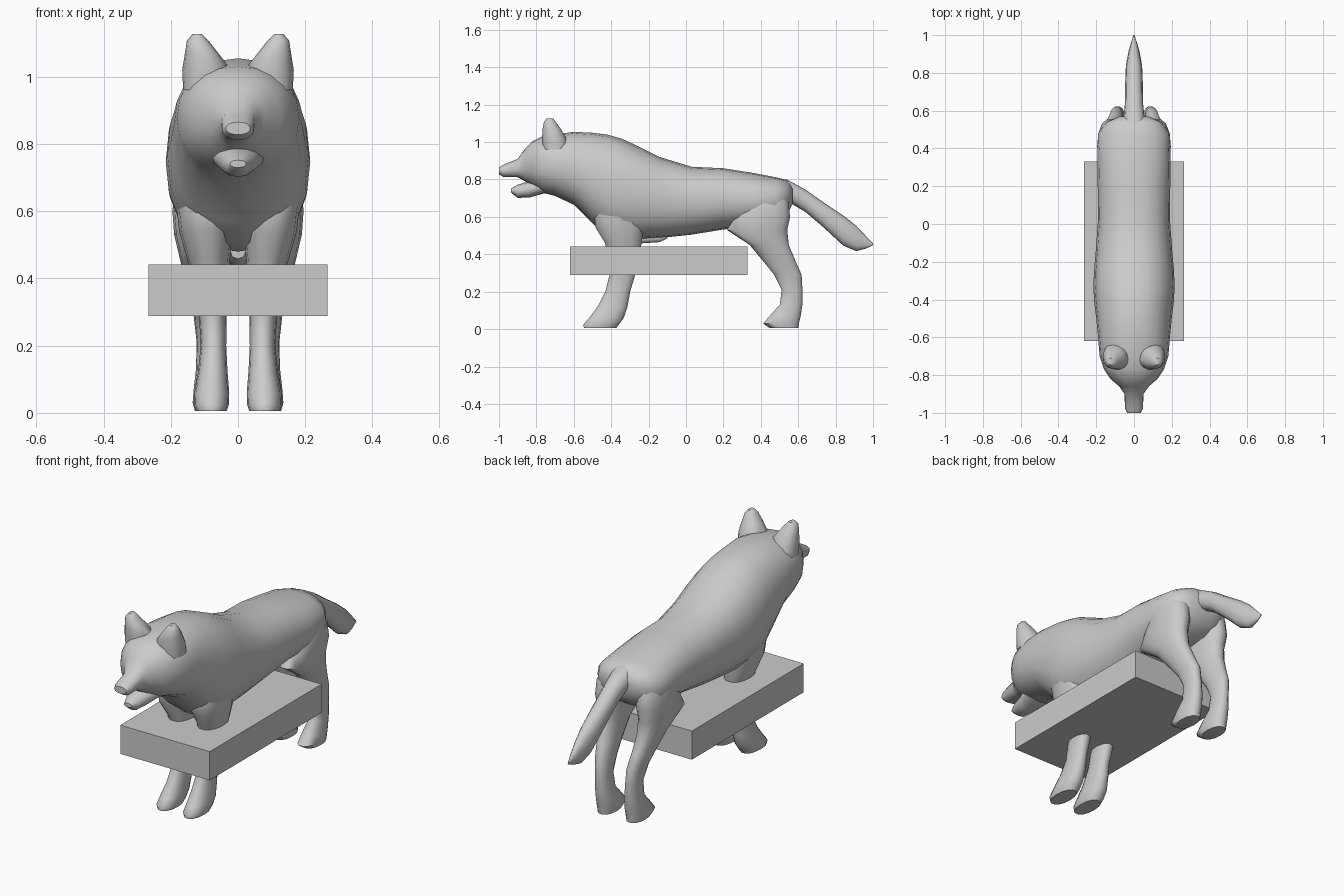
import bpy, bmesh
from math import cos, sin, pi, radians
from mathutils import Vector


def oval(n, power):
    """Unit superellipse points."""
    pts = []
    for i in range(n):
        a = 2 * pi * i / n
        c, s = cos(a), sin(a)
        pts.append((abs(c) ** power * (1 if c > 0 else -1),
                    abs(s) ** power * (1 if s > 0 else -1)))
    return pts


def finish(name, bm, mirror=False, angle=50):
    bmesh.ops.recalc_face_normals(bm, faces=bm.faces)
    mesh = bpy.data.meshes.new(name)
    bm.to_mesh(mesh)
    bm.free()
    ob = bpy.data.objects.new(name, mesh)
    bpy.context.collection.objects.link(ob)
    if mirror:
        mod = ob.modifiers.new("Mirror", 'MIRROR')
        mod.use_mirror_merge = False
    bpy.ops.object.select_all(action='DESELECT')
    bpy.context.view_layer.objects.active = ob
    ob.select_set(True)
    bpy.ops.object.shade_smooth_by_angle(angle=radians(angle))
    return ob


def loft(name, rings, mirror=False, top=True):
    bm = bmesh.new()
    loops = [[bm.verts.new(p) for p in ring] for ring in rings]
    n = len(loops[0])
    for a, b in zip(loops, loops[1:]):
        for i in range(n):
            j = (i + 1) % n
            bm.faces.new((a[i], a[j], b[j], b[i]))
    # The first end can stay open where it is buried in the body
    if top:
        bm.faces.new(loops[0])
    bm.faces.new(loops[-1])
    return finish(name, bm, mirror)


def along_y(name, sections, n=20, power=0.9, top=True):
    """Sections: y, bottom z, top z, half width."""
    loft(name, [[Vector((u * w, y, (lo + hi) / 2 + v * (hi - lo) / 2))
                 for u, v in oval(n, power)] for y, lo, hi, w in sections], top=top)


def along_z(name, sections, n=14):
    """Mirrored pair. Sections: z, x, y, x radius, y radius."""
    loft(name, [[Vector((x + u * rx, y + v * ry, z)) for u, v in oval(n, 0.9)]
                for z, x, y, rx, ry in sections], mirror=True, top=False)


# Head and torso
along_y("body", [
    (-1.0, .828, .865, .036), (-.975, .812, .88, .048), (-.90, .812, .91, .05),
    (-.86, .79, .965, .078), (-.82, .765, 1.005, .125), (-.77, .73, 1.03, .158),
    (-.70, .712, 1.04, .182), (-.60, .665, 1.055, .19), (-.50, .565, 1.05, .2),
    (-.42, .50, 1.04, .21), (-.34, .48, 1.017, .215), (-.25, .48, .975, .212),
    (-.14, .487, .92, .202), (.03, .505, .868, .19), (.20, .533, .86, .192),
    (.36, .545, .835, .194), (.48, .57, .812, .19), (.54, .61, .797, .145),
    (.57, .67, .76, .075)])

# Open lower jaw
along_y("lower_jaw", [
    (-.935, .73, .752, .024), (-.90, .702, .772, .042), (-.84, .703, .79, .056),
    (-.76, .725, .81, .085), (-.70, .74, .80, .08)], n=12)

# Small tuft under the chest
along_y("belly_tuft", [
    (-.25, .458, .51, .024), (-.14, .465, .51, .024), (-.10, .485, .51, .015)], n=8)

# Tail
along_y("tail", [
    (.46, .68, .80, .08), (.54, .685, .80, .058), (.64, .625, .745, .048),
    (.74, .54, .675, .047), (.84, .447, .608, .043), (.91, .417, .553, .03),
    (.96, .43, .50, .016), (1.0, .448, .458, .003)], n=12, top=False)

# Front legs with paws
along_z("front_legs", [
    (.70, .10, -.37, .085, .10), (.62, .098, -.36, .086, .135),
    (.54, .095, -.355, .08, .13), (.46, .088, -.335, .064, .10),
    (.38, .08, -.335, .048, .085), (.29, .075, -.34, .041, .07),
    (.20, .073, -.365, .038, .068), (.12, .075, -.393, .044, .082),
    (.06, .078, -.425, .052, .095), (.025, .079, -.453, .052, .097),
    (.005, .079, -.46, .045, .088)])

# Hind legs with thighs and paws
along_z("hind_legs", [
    (.76, .10, .42, .06, .10), (.68, .117, .42, .072, .13),
    (.60, .122, .41, .073, .15), (.53, .12, .38, .07, .165),
    (.45, .115, .445, .056, .107), (.37, .105, .495, .045, .09),
    (.29, .094, .545, .038, .075), (.21, .089, .567, .034, .057),
    (.13, .086, .562, .039, .062), (.07, .085, .53, .047, .085),
    (.03, .085, .508, .05, .098), (.005, .085, .525, .043, .078)])

# Broad pointed ears
along_z("ears", [
    (.96, .105, -.695, .058, .07), (1.02, .093, -.705, .073, .066),
    (1.07, .108, -.718, .05, .05), (1.108, .12, -.728, .032, .032),
    (1.127, .121, -.728, .014, .018)])

# Flat block crossing the front legs
bm = bmesh.new()
bmesh.ops.create_cube(bm, size=1)
for v in bm.verts:
    v.co = Vector((v.co.x * .532, v.co.y * .95 - .145, v.co.z * .154 + .365))
finish("block", bm, angle=30)
